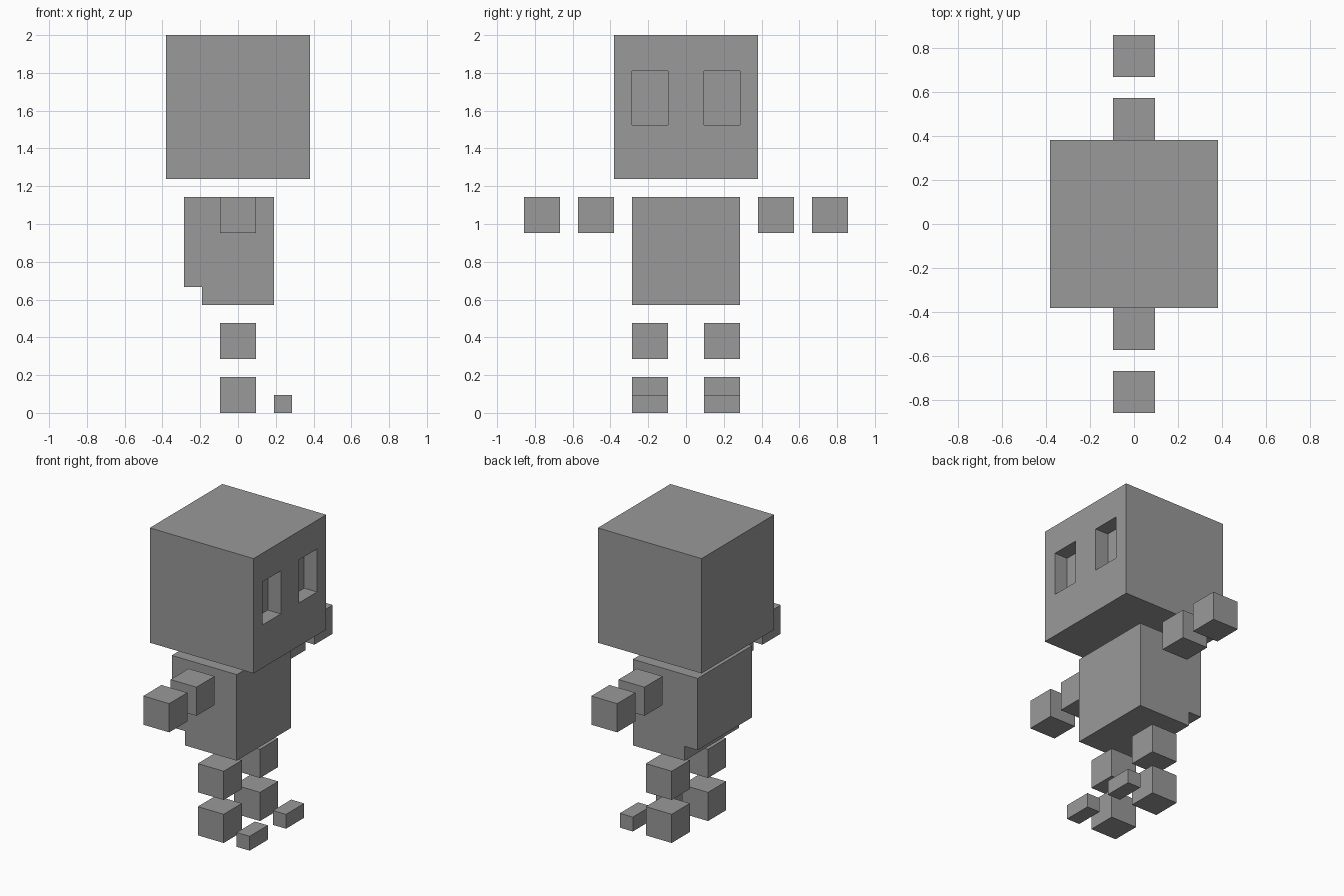
import bpy
import bmesh

if "Cube" in bpy.data.objects:
    bpy.data.objects.remove(bpy.data.objects["Cube"])

U = 2 / 21  # one block unit; the figure is 21 units tall

grey = bpy.data.materials.new("stone_grey")
grey.diffuse_color = (0.32, 0.32, 0.32, 1)
grey.use_nodes = True
grey.node_tree.nodes["Principled BSDF"].inputs["Base Color"].default_value = grey.diffuse_color


def box(name, x, y, z):
    """Box from (min, max) ranges given in block units."""
    bpy.ops.mesh.primitive_cube_add(size=1)
    ob = bpy.context.object
    ob.name = ob.data.name = name
    for v in ob.data.vertices:
        v.co = [U * (r[0] if c < 0 else r[1]) for c, r in zip(v.co, (x, y, z))]
    ob.data.materials.append(grey)
    return ob


def carve(target, cutter):
    """Subtract a hidden cutter from the target."""
    cutter.hide_render = True
    cutter.hide_set(True)
    mod = target.modifiers.new(cutter.name, 'BOOLEAN')
    mod.operation = 'DIFFERENCE'
    mod.solver = 'EXACT'
    mod.object = cutter


# Head, looking along +x
head = box("head", (-4, 4), (-4, 4), (13, 21))

# Torso: stepped side profile extruded across the body
profile = [(-2, 6), (2, 6), (2, 12), (-3, 12), (-3, 7), (-2, 7)]
bm = bmesh.new()
face = bm.faces.new([bm.verts.new((x * U, -3 * U, z * U)) for x, z in profile])
ext = bmesh.ops.extrude_face_region(bm, geom=[face])
bmesh.ops.translate(bm, vec=(0, 6 * U, 0),
                    verts=[g for g in ext["geom"] if isinstance(g, bmesh.types.BMVert)])
bmesh.ops.recalc_face_normals(bm, faces=bm.faces)
mesh = bpy.data.meshes.new("torso")
bm.to_mesh(mesh)
bm.free()
mesh.materials.append(grey)
bpy.context.collection.objects.link(bpy.data.objects.new("torso", mesh))

# Paired parts: arms, hands, legs, feet, toes and eye sockets
for side, s in (("left", 1), ("right", -1)):
    def span(a, b):
        return tuple(sorted((s * a, s * b)))

    box(side + "_arm", (-1, 1), span(4, 6), (10, 12))
    box(side + "_hand", (-1, 1), span(7, 9), (10, 12))
    box(side + "_leg", (-1, 1), span(1, 3), (3, 5))
    box(side + "_foot", (-1, 1), span(1, 3), (0, 2))
    box(side + "_toes", (2, 3), span(1, 3), (0, 1))
    carve(head, box(side + "_eye_cutter", (3, 5), span(1, 3), (16, 19)))
